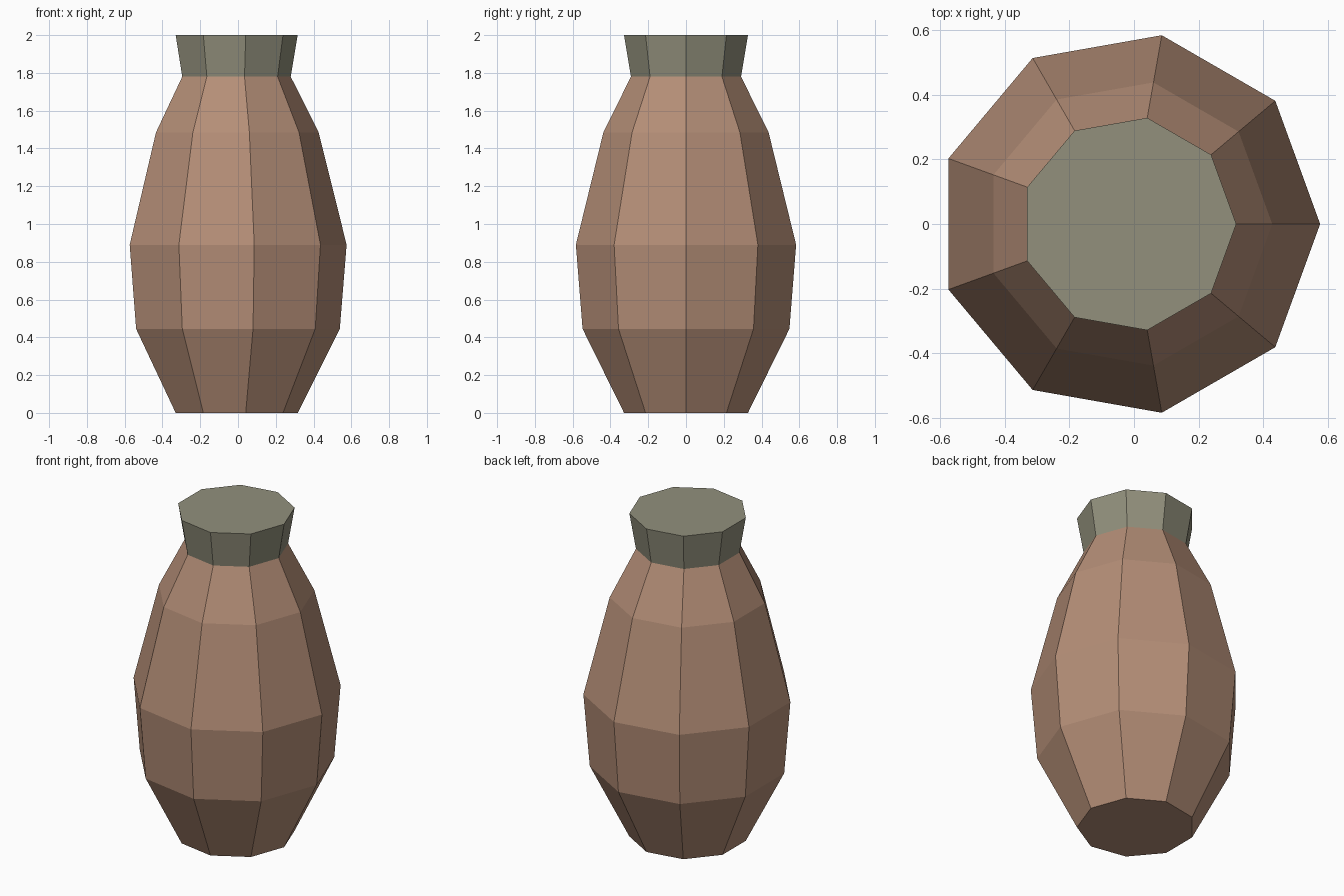
import bpy
import bmesh
from math import cos, sin, tau

SIDES = 9
AXIS_X = -0.017  # centres the odd-sided outline on x = 0

default_cube = bpy.data.objects.get("Cube")
if default_cube:
    bpy.data.objects.remove(default_cube, do_unlink=True)


def make_material(name, color):
    mat = bpy.data.materials.new(name)
    mat.use_nodes = True
    mat.diffuse_color = color
    bsdf = next(n for n in mat.node_tree.nodes if n.type == "BSDF_PRINCIPLED")
    bsdf.inputs["Base Color"].default_value = color
    return mat


def lathe(name, profile, mat, close_bottom=False, close_top=False):
    """Flat-sided turned part from (radius, height) pairs, bottom to top."""
    bm = bmesh.new()
    rings = []
    for radius, z in profile:
        angles = [tau * i / SIDES for i in range(SIDES)]
        rings.append([bm.verts.new((AXIS_X + radius * cos(a), radius * sin(a), z))
                      for a in angles])
    for low, high in zip(rings, rings[1:]):
        for i in range(SIDES):
            j = (i + 1) % SIDES
            bm.faces.new((low[i], low[j], high[j], high[i]))
    if close_bottom:
        bm.faces.new(rings[0][::-1])
    if close_top:
        bm.faces.new(rings[-1])
    mesh = bpy.data.meshes.new(name)
    bm.to_mesh(mesh)
    bm.free()
    mesh.materials.append(mat)
    obj = bpy.data.objects.new(name, mesh)
    bpy.context.collection.objects.link(obj)
    return obj


clay = make_material("clay_brown", (0.456, 0.27, 0.184, 1))
stone = make_material("grey_green", (0.287, 0.279, 0.202, 1))

# Bulging body, open where the collar joins it
lathe("vase_body",
      [(0.333, 0), (0.556, 0.445), (0.592, 0.89), (0.444, 1.485), (0.296, 1.78)],
      clay, close_bottom=True)

# Flared collar with a solid flat top
lathe("vase_collar", [(0.296, 1.78), (0.333, 2)], stone, close_top=True)
